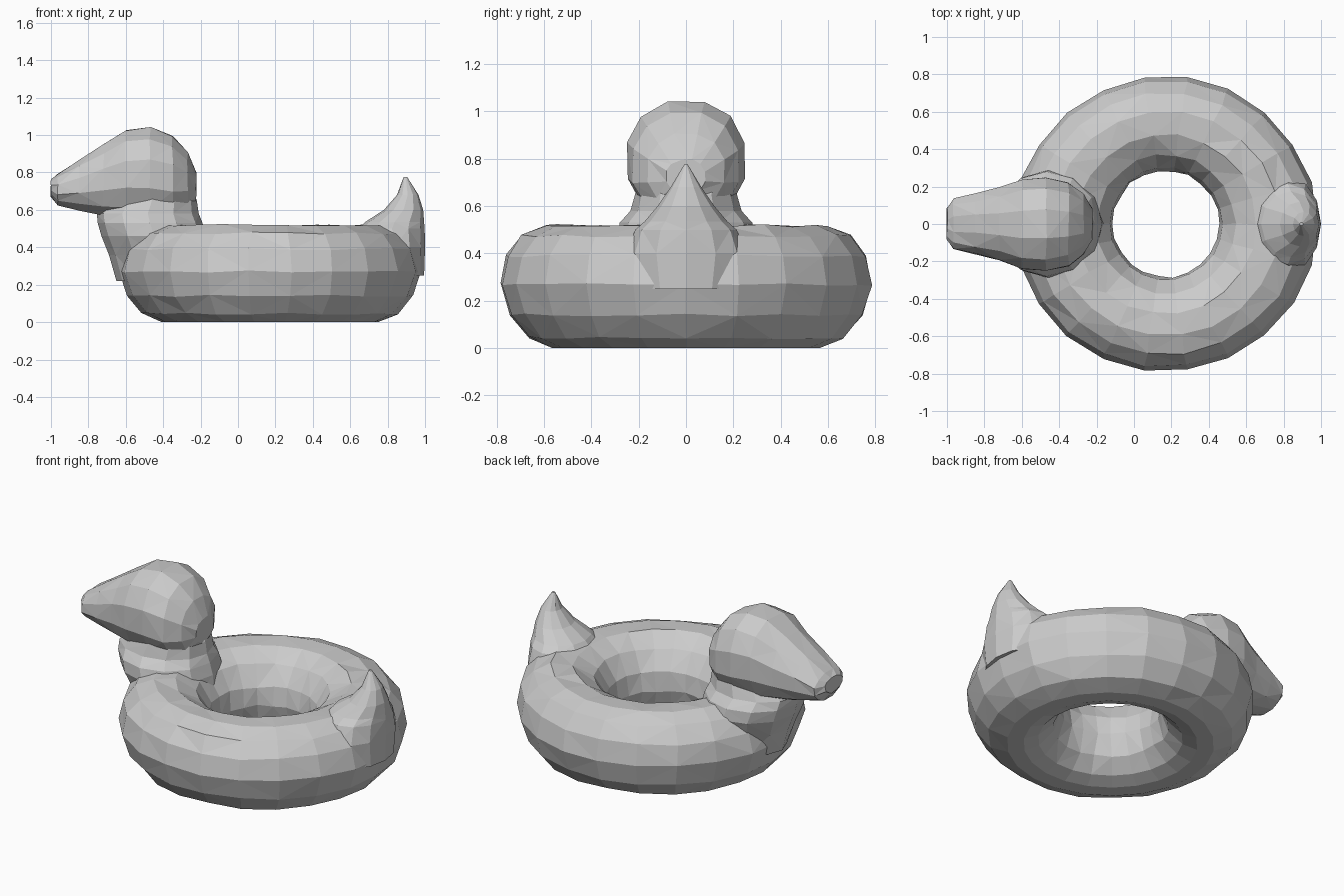
import bpy, bmesh, math, random
from mathutils import Vector

random.seed(4)
cube = bpy.data.objects.get("Cube")
if cube:
    bpy.data.objects.remove(cube)

grey = bpy.data.materials.new("plain grey")
grey.use_nodes = True
colour = (0.6, 0.6, 0.6, 1)
grey.diffuse_color = colour
grey.node_tree.nodes["Principled BSDF"].inputs["Base Color"].default_value = colour


def skin(name, rings, closed=False, jitter=0.0):
    """Join equal rings of points into a flat-faceted triangulated surface."""
    bm = bmesh.new()
    grid = [[bm.verts.new(p) for p in ring] for ring in rings]
    n = len(rings[0])
    for i in range(len(grid) if closed else len(grid) - 1):
        a, b = grid[i], grid[(i + 1) % len(grid)]
        for j in range(n):
            k = (j + 1) % n
            q = [a[j], a[k], b[k], b[j]]
            s = (i + j) % 2
            bm.faces.new((q[s], q[s + 1], q[s + 2]))
            bm.faces.new((q[s], q[s + 2], q[(s + 3) % 4]))
    if not closed:
        bm.faces.new(grid[0])
        bm.faces.new(grid[-1])
    for v in bm.verts:
        if v.co.z > 0.03:
            v.co += Vector([random.uniform(-jitter, jitter) for _ in range(3)])
    bmesh.ops.recalc_face_normals(bm, faces=bm.faces)
    mesh = bpy.data.meshes.new(name)
    bm.to_mesh(mesh)
    bm.free()
    mesh.materials.append(grey)
    obj = bpy.data.objects.new(name, mesh)
    bpy.context.collection.objects.link(obj)
    return obj


def angles(n, shift=0.0):
    return [2 * math.pi * (j + shift) / n for j in range(n)]


def flat_ring(z, x0, x1, half_y, n=12):
    """Horizontal oval from x0 to x1."""
    return [((x0 + x1) / 2 + (x1 - x0) / 2 * math.cos(a), half_y * math.sin(a), z)
            for a in angles(n)]


def upright_ring(x, half_y, z0, z1, n=12):
    """Oval across the x axis, slightly squared."""
    def box(c):
        return math.copysign(abs(c) ** 0.9, c)
    return [(x, half_y * box(math.cos(a)), (z0 + z1) / 2 + (z1 - z0) / 2 * box(math.sin(a)))
            for a in angles(n, 0.5)]


# Inflated ring body: half section (radius, height), swept round
section = [(0.79, 0.27), (0.765, 0.39), (0.70, 0.475), (0.60, 0.518), (0.48, 0.515),
           (0.37, 0.45), (0.30, 0.34), (0.285, 0.23), (0.32, 0.11), (0.40, 0.03),
           (0.48, 0.0), (0.57, 0.0), (0.67, 0.045), (0.75, 0.14)]
ring_body = skin("ring_body", [
    [(0.17 + r * math.cos(a) * (1 + 0.05 * (r - 0.285)), r * math.sin(a), z)
     for r, z in section] for a in angles(22)], closed=True, jitter=0.006)

# Neck and breast rising out of the ring
neck = skin("neck", [flat_ring(*s) for s in [
    (0.22, -0.65, -0.17, 0.18), (0.36, -0.69, -0.16, 0.25), (0.46, -0.73, -0.17, 0.29),
    (0.53, -0.75, -0.19, 0.28), (0.58, -0.755, -0.21, 0.235), (0.65, -0.70, -0.22, 0.215),
    (0.74, -0.64, -0.26, 0.20)]])

# Head tapering forward into the bill
head = skin("head", [upright_ring(*s) for s in [
    (-1.0, 0.085, 0.675, 0.765), (-0.965, 0.14, 0.625, 0.795), (-0.85, 0.165, 0.595, 0.87),
    (-0.72, 0.20, 0.565, 0.955), (-0.60, 0.245, 0.55, 1.03), (-0.47, 0.255, 0.53, 1.05),
    (-0.35, 0.23, 0.54, 1.0), (-0.27, 0.165, 0.59, 0.91), (-0.225, 0.085, 0.65, 0.80)]],
    jitter=0.004)

# Pointed tail
tail = skin("tail", [flat_ring(*s) for s in [
    (0.25, 0.70, 0.995, 0.22), (0.40, 0.67, 1.0, 0.25), (0.50, 0.65, 0.998, 0.215),
    (0.535, 0.68, 0.995, 0.175), (0.60, 0.78, 0.99, 0.12), (0.68, 0.85, 0.965, 0.065),
    (0.775, 0.885, 0.905, 0.008)]])
